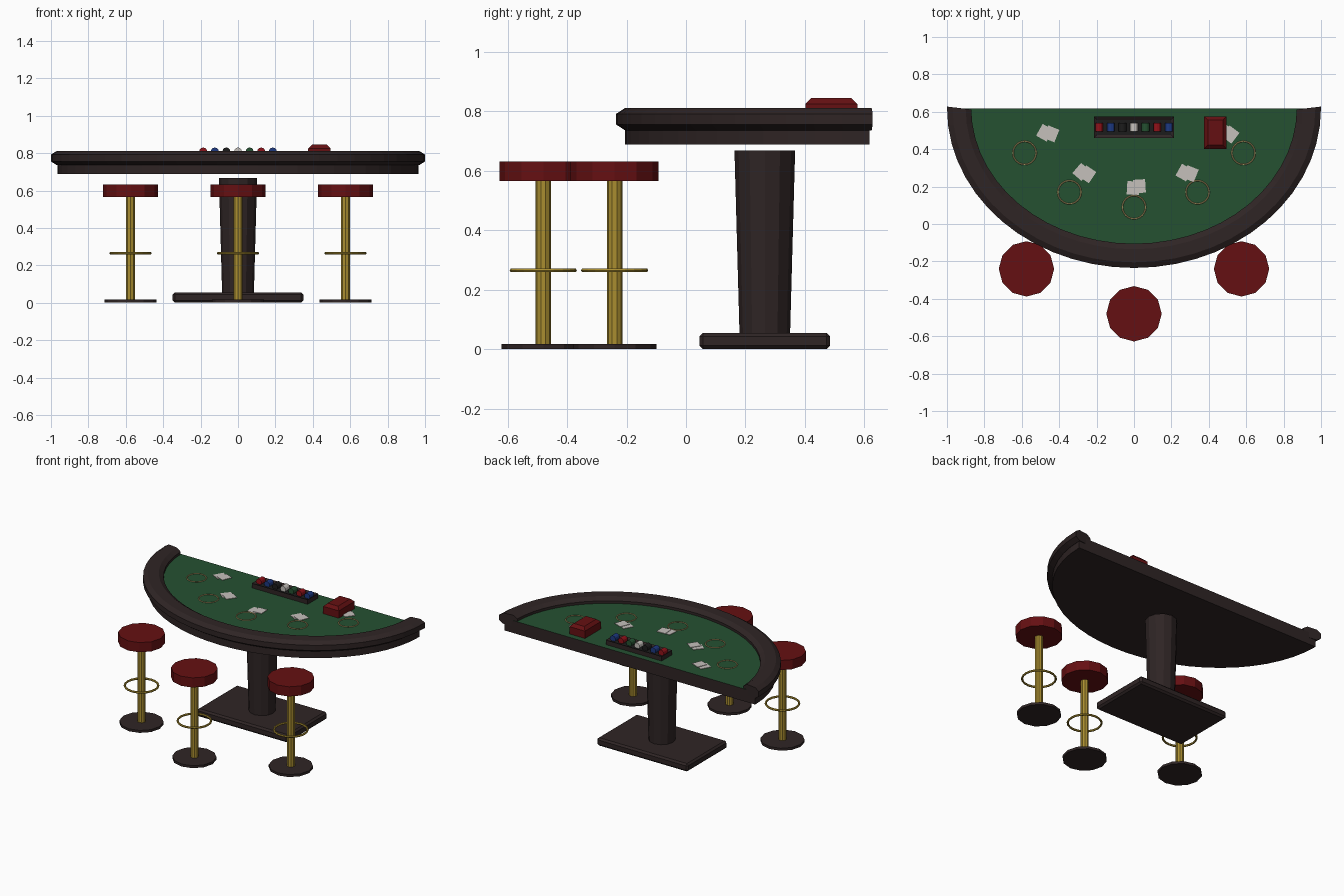
import bpy, bmesh, math
from mathutils import Matrix, Vector

if "Cube" in bpy.data.objects:
    bpy.data.objects.remove(bpy.data.objects["Cube"])


def mat(name, r, g, b):
    m = bpy.data.materials.new(name)
    m.diffuse_color = (r, g, b, 1)
    m.use_nodes = True
    m.node_tree.nodes["Principled BSDF"].inputs["Base Color"].default_value = m.diffuse_color
    return m


wood = mat("dark wood", 0.028, 0.018, 0.018)
felt = mat("green felt", 0.018, 0.082, 0.031)
red = mat("red leather", 0.13, 0.005, 0.006)
gold = mat("brass", 0.40, 0.27, 0.03)
pale = mat("pale gold", 0.47, 0.37, 0.15)
white = mat("card white", 0.56, 0.53, 0.50)
blue = mat("chip blue", 0.012, 0.04, 0.22)
black = mat("chip black", 0.012, 0.012, 0.012)
chip_red = mat("chip red", 0.28, 0.006, 0.01)


def finish(name, bm, *mats):
    bmesh.ops.recalc_face_normals(bm, faces=bm.faces)
    me = bpy.data.meshes.new(name)
    bm.to_mesh(me)
    bm.free()
    for m in mats:
        me.materials.append(m)
    ob = bpy.data.objects.new(name, me)
    bpy.context.collection.objects.link(ob)
    return ob


def box(name, centre, size, m, turn=0, bevel=0):
    bm = bmesh.new()
    bmesh.ops.create_cube(bm, size=1, matrix=Matrix.Diagonal((*size, 1)))
    if bevel:
        bmesh.ops.bevel(bm, geom=bm.edges[:], offset=bevel, segments=1, affect='EDGES')
    ob = finish(name, bm, m)
    ob.location = centre
    ob.rotation_euler.z = turn
    return ob


def cylinder(name, x, y, z0, z1, r0, r1, n, m, bevel=0):
    bm = bmesh.new()
    bmesh.ops.create_cone(bm, cap_ends=True, segments=n, radius1=r0, radius2=r1, depth=z1 - z0)
    if bevel:
        rim = [e for e in bm.edges if abs(e.verts[0].co.z - e.verts[1].co.z) < 1e-5]
        bmesh.ops.bevel(bm, geom=rim, offset=bevel, segments=1, affect='EDGES')
    ob = finish(name, bm, m)
    ob.location = (x, y, (z0 + z1) / 2)
    return ob


def sweep(bm, loops, closed):
    """Skin a list of vertex loops, capping both ends when open."""
    rings = [[bm.verts.new(p) for p in loop] for loop in loops]
    k = len(rings[0])
    for i in range(len(rings) if closed else len(rings) - 1):
        a, b = rings[i], rings[(i + 1) % len(rings)]
        for j in range(k):
            bm.faces.new((a[j], a[(j + 1) % k], b[(j + 1) % k], b[j]))
    if not closed:
        bm.faces.new(rings[0])
        bm.faces.new(rings[-1])


def ring(name, x, y, z, radius, tube, m, n=24, k=6):
    bm = bmesh.new()
    loops = []
    for i in range(n):
        a = math.tau * i / n
        loops.append([((radius + tube * math.cos(t)) * math.cos(a),
                       (radius + tube * math.cos(t)) * math.sin(a), tube * math.sin(t))
                      for t in (math.tau * j / k for j in range(k))])
    sweep(bm, loops, True)
    ob = finish(name, bm, m)
    ob.location = (x, y, z)
    return ob


# Table top: half-ellipse slab with the felt on its upper face
BACK, SEG = 0.617, 28
arc = [math.pi + math.pi * i / SEG for i in range(SEG + 1)]
bm = bmesh.new()
face = bm.faces.new([bm.verts.new((0.965 * math.cos(a), BACK + 0.822 * math.sin(a), 0.688)) for a in arc])
ext = bmesh.ops.extrude_face_region(bm, geom=[face])
bmesh.ops.translate(bm, vec=(0, 0, 0.086), verts=[v for v in ext["geom"] if isinstance(v, bmesh.types.BMVert)])
table = finish("table_top", bm, wood, felt)
for p in table.data.polygons:
    p.material_index = 1 if p.normal.z > 0.9 else 0

# Padded rail: chamfered section swept round the curved edge
profile = [(0.065, 0.018), (0.035, 0.0375), (-0.035, 0.0375), (-0.065, 0.018),
           (-0.065, -0.018), (-0.035, -0.0375), (0.035, -0.0375), (0.065, -0.018)]
bm = bmesh.new()
loops = []
for a in arc:
    tilt = 0.008 if a in (arc[0], arc[-1]) else 0
    loops.append([((0.935 + d) * math.cos(a),
                   BACK + 0.003 + (0.79 + d) * math.sin(a) + tilt * d / 0.065, 0.7735 + h)
                  for d, h in profile])
sweep(bm, loops, False)
finish("armrest_rail", bm, wood)

# Pedestal and foot
cylinder("pedestal_column", 0, 0.265, 0.05, 0.668, 0.085, 0.102, 12, wood)
box("pedestal_foot", (0, 0.265, 0.0275), (0.70, 0.44, 0.055), wood, bevel=0.012)

# Chip tray with recessed top
bm = bmesh.new()
bmesh.ops.create_cube(bm, size=1, matrix=Matrix.Diagonal((0.43, 0.115, 0.035, 1)))
top = max(bm.faces, key=lambda f: f.calc_center_median().z)
bmesh.ops.inset_region(bm, faces=[top], thickness=0.025)
bmesh.ops.translate(bm, vec=(0, 0, -0.012), verts=top.verts[:])
top.material_index = 1
tray = finish("chip_tray", bm, wood, black)
tray.location = (0, 0.517, 0.7885)

# Chip stacks lying in the tray
for i, m in enumerate((chip_red, blue, black, white, felt, chip_red, blue)):
    stack = cylinder("chip_stack", -0.186 + 0.062 * i, 0.517, 0.786, 0.832, 0.021, 0.021, 12, m)
    stack.rotation_euler.x = math.pi / 2

# Card shoe with chamfered top
bm = bmesh.new()
bmesh.ops.create_cube(bm, size=1, matrix=Matrix.Diagonal((0.12, 0.174, 0.072, 1)))
top = max(bm.faces, key=lambda f: f.calc_center_median().z)
bmesh.ops.bevel(bm, geom=top.edges[:], offset=0.02, segments=1, affect='EDGES')
shoe = finish("card_shoe", bm, red)
shoe.location = (0.435, 0.489, 0.809)

# Betting circles and card pairs
for x, y in ((-0.585, 0.38), (-0.345, 0.17), (0, 0.09), (0.34, 0.17), (0.585, 0.38)):
    ring("betting_circle", x, y, 0.775, 0.062, 0.004, pale)
for x, y, turn in ((-0.46, 0.485, -0.45), (-0.265, 0.272, -0.65), (0.012, 0.197, 0),
                   (0.285, 0.272, -0.45), (0.50, 0.485, -0.7)):
    c, s = math.cos(turn), math.sin(turn)
    for k in (-1, 1):
        box("playing_card", (x + k * (0.017 * c - 0.005 * s), y + k * (0.017 * s + 0.005 * c), 0.7775 + 0.0015 * k),
            (0.065, 0.072, 0.003), white, turn + 0.06 * k)

# Bar stools
for x, y in ((-0.575, -0.24), (0, -0.48), (0.575, -0.24)):
    cylinder("stool_base", x, y, 0, 0.017, 0.14, 0.14, 12, wood)
    cylinder("stool_post", x, y, 0.015, 0.57, 0.026, 0.026, 10, gold)
    ring("stool_footrest", x, y, 0.265, 0.106, 0.007, gold, 20)
    cylinder("stool_seat", x, y, 0.565, 0.632, 0.148, 0.148, 12, red)
